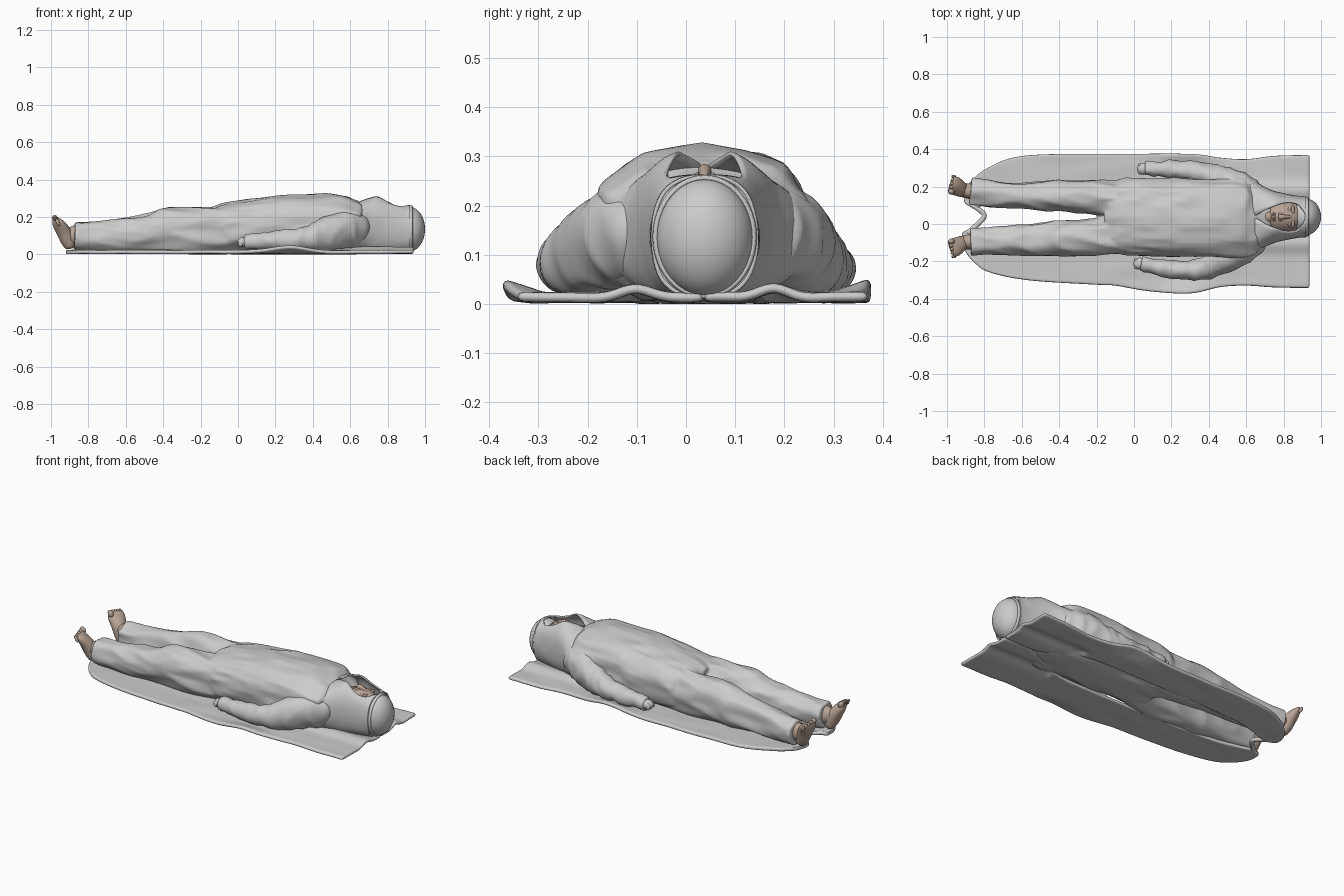
import bpy, bmesh, math
from mathutils import Vector, Matrix, noise

if "Cube" in bpy.data.objects:
    bpy.data.objects.remove(bpy.data.objects["Cube"])


def material(name, rgb):
    m = bpy.data.materials.new(name)
    m.diffuse_color = (*rgb, 1)
    m.use_nodes = True
    m.node_tree.nodes["Principled BSDF"].inputs["Base Color"].default_value = m.diffuse_color
    return m


CLOTH = material("grey cloth", (0.6, 0.6, 0.6))
SKIN = material("skin", (0.48, 0.37, 0.30))


def finish(bm, name, mat):
    bmesh.ops.recalc_face_normals(bm, faces=bm.faces[:])
    me = bpy.data.meshes.new(name)
    bm.to_mesh(me)
    bm.free()
    me.materials.append(mat)
    me.shade_smooth()
    ob = bpy.data.objects.new(name, me)
    bpy.context.collection.objects.link(ob)
    return ob


def spline(rows, n):
    """Catmull-Rom through rows of numbers, n steps per span."""
    out = []
    for i in range(len(rows) - 1):
        p = [rows[max(0, min(len(rows) - 1, i + k))] for k in (-1, 0, 1, 2)]
        for s in range(n + (i == len(rows) - 2)):
            t = s / n
            out.append([0.5 * (2 * b + (c - a) * t + (2 * a - 5 * b + 4 * c - d) * t * t
                               + (3 * b - a - 3 * c + d) * t ** 3) for a, b, c, d in zip(*p)])
    return out


def power(v, e):
    return math.copysign(abs(v) ** e, v)


def tube(bm, stations, n=8, sides=40, square=1.0, fold=0.0, freq=(3, 14), floor=0.0):
    """Closed loft; station = x, y, z, sideways radius, upward radius."""
    rows = spline(stations, n)
    pts = [Vector(r[:3]) for r in rows]
    rings = []
    for i, r in enumerate(rows):
        t = (pts[min(i + 1, len(pts) - 1)] - pts[max(i - 1, 0)]).normalized()
        side = Vector((0, 0, 1)).cross(t).normalized()
        up = t.cross(side)
        ring = []
        for k in range(sides):
            a = 2 * math.pi * k / sides
            q = side * power(math.cos(a), square) * r[3] + up * power(math.sin(a), square) * r[4]
            p = pts[i] + q
            if fold:
                w = noise.noise(Vector((p.x * freq[0] + 7, p.y * freq[1], p.z * freq[1])))
                p += q.normalized() * fold * (0.5 - 2.2 * abs(w))
            p.z = max(p.z, floor)
            ring.append(bm.verts.new(p))
        rings.append(ring)
    for a, b in zip(rings, rings[1:]):
        for k in range(sides):
            bm.faces.new((a[k], a[(k + 1) % sides], b[(k + 1) % sides], b[k]))
    bm.faces.new(rings[0])
    bm.faces.new(rings[-1][::-1])


def ball(bm, loc, radii, tilt=0.0):
    m = Matrix.Translation(loc) @ Matrix.Rotation(tilt, 4, 'Y') @ Matrix.Diagonal((*radii, 1))
    bmesh.ops.create_uvsphere(bm, u_segments=32, v_segments=20, radius=1, matrix=m)


# robe body: torso and trouser legs fused into one cloth surface
bm = bmesh.new()
tube(bm, [(-.13, .035, .12, .17, .118), (-.07, .037, .135, .20, .135), (0, .04, .14, .208, .143),
          (.2, .037, .153, .208, .156), (.4, .035, .16, .21, .163), (.52, .032, .157, .22, .161),
          (.59, .03, .145, .218, .15), (.64, .034, .135, .19, .137), (.72, .036, .125, .12, .11)],
     square=.76, fold=.012)
legs = ([(-.875, .172, .1, .073, .07), (-.75, .16, .097, .07, .078), (-.6, .155, .102, .072, .09),
         (-.47, .152, .115, .08, .105), (-.36, .15, .127, .083, .122), (-.2, .141, .125, .092, .125),
         (-.02, .125, .13, .11, .125)],
        [(-.875, -.095, .1, .07, .07), (-.75, -.09, .097, .072, .078), (-.6, -.086, .102, .08, .09),
         (-.47, -.08, .115, .088, .105), (-.36, -.074, .127, .095, .122), (-.2, -.072, .125, .1, .125),
         (-.02, -.045, .13, .11, .125)])
for leg in legs:
    tube(bm, leg, square=.88, fold=.012, freq=(4, 12))
robe = finish(bm, "robe", CLOTH)
rm = robe.modifiers.new("fuse", 'REMESH')
rm.mode, rm.voxel_size, rm.use_smooth_shade = 'VOXEL', .008, True
sm = robe.modifiers.new("soften", 'SMOOTH')
sm.factor, sm.iterations = .5, 4

# sleeves with closed hands and cuffs
arms = {"left": [(.665, .13, .13, .03, .04), (.63, .155, .14, .075, .085), (.55, .2, .135, .085, .1),
                 (.44, .245, .1, .07, .085), (.32, .28, .08, .054, .062), (.2, .295, .074, .047, .05),
                 (.06, .295, .066, .038, .038)],
        "right": [(.665, -.06, .13, .03, .04), (.64, -.09, .14, .075, .085), (.56, -.14, .135, .085, .1),
                  (.45, -.205, .1, .07, .085), (.36, -.243, .085, .058, .062), (.2, -.243, .075, .047, .05),
                  (.04, -.212, .066, .038, .038)]}
for label, path in arms.items():
    bm = bmesh.new()
    tube(bm, path, n=10, fold=.008, freq=(15, 8), floor=.006)
    finish(bm, label + "_sleeve", CLOTH)
    bm = bmesh.new()
    x, y, z = path[-1][:3]
    ball(bm, (x - .008, y, z), (.036, .032, .027))
    for k in range(4):
        ball(bm, (x - .026, y - .021 + .014 * k, z - .004), (.014, .009, .02))
    finish(bm, label + "_hand", CLOTH)

# feet: ankle, tilted foot, five toes (big toe inward)
for label, y, s in (("left", .175, 1), ("right", -.095, -1)):
    bm = bmesh.new()
    tube(bm, [(-.8, y, .1, .04, .045), (-.87, y, .1, .043, .055), (-.91, y + s * .005, .1, .035, .04)], sides=24)
    tube(bm, [(-.897, y, .03, .012, .012), (-.9, y, .042, .03, .028), (-.909, y + s * .004, .075, .037, .04),
              (-.931, y + s * .014, .12, .043, .038), (-.960, y + s * .03, .165, .05, .027),
              (-.974, y + s * .036, .188, .043, .014)], sides=24)
    for k in range(5):
        size = (.019, .014, .0125, .0115, .0105)[k]
        ball(bm, (-.976 + .003 * k, y + s * (-.002 + .0195 * k + .003 * (k > 0)), .19 - .0045 * k),
             (size * .85, size * .8, .022), -.5)
    finish(bm, label + "_foot", SKIN)

# face looking straight up
bm = bmesh.new()
C = .038
ball(bm, (.80, C, .165), (.118, .088, .098))
ball(bm, (.715, C, .225), (.03, .032, .03))
tube(bm, [(.845, C, .245, .008, .008), (.815, C, .262, .01, .012), (.79, C, .27, .014, .014),
          (.775, C, .262, .012, .008)], sides=16)
for s in (-1, 1):
    ball(bm, (.782, C + s * .015, .258), (.011, .009, .009))
    ball(bm, (.83, C + s * .034, .244), (.010, .017, .010))
    ball(bm, (.85, C + s * .034, .242), (.009, .028, .012))
for x in (.744, .753):
    ball(bm, (x, C, .251), (.006, .024, .008))
finish(bm, "face", SKIN)

# hood: open shell; row = x, side radius, mid height, height radius, opening half width
bm = bmesh.new()
rings = []
for x, hy, zc, hz, w in spline([(.62, .20, .14, .13, .002), (.66, .178, .143, .14, .012),
                                (.70, .155, .147, .152, .036), (.75, .135, .15, .162, .056),
                                (.81, .12, .145, .146, .074), (.87, .109, .14, .135, .07),
                                (.9, .106, .137, .126, .04), (.92, .105, .136, .123, .002)], 5):
    a0 = math.asin(max(.005, min(.95, (max(w, 0) / hy) ** 1.25)))
    ring = []
    for k in range(49):
        a = a0 + (2 * math.pi - 2 * a0) * k / 48
        q = Vector((x, C + hy * power(math.sin(a), .8), max(.014, zc + hz * power(math.cos(a), .8))))
        q.y += .003 * noise.noise(q * 14)
        ring.append(bm.verts.new(q))
    rings.append(ring)
for a, b in zip(rings, rings[1:]):
    for k in range(48):
        bm.faces.new((a[k], a[k + 1], b[k + 1], b[k]))
hood = finish(bm, "hood", CLOTH)
so = hood.modifiers.new("thickness", 'SOLIDIFY')
so.thickness, so.offset = .008, 0

# cap crown and its rolled edge
bm = bmesh.new()
ball(bm, (.915, C, .135), (.085, .099, .12))
finish(bm, "cap", CLOTH)
bm = bmesh.new()
loop = []
for k in range(48):
    a = 2 * math.pi * k / 48
    loop.append([bm.verts.new((.924 + .011 * math.cos(b), C + (.1 + .006 * math.sin(b)) * math.sin(a),
                               .136 + (.12 + .006 * math.sin(b)) * math.cos(a)))
                 for b in (j * math.pi / 4 for j in range(8))])
for k in range(48):
    a, b = loop[k], loop[(k + 1) % 48]
    for j in range(8):
        bm.faces.new((a[j], a[(j + 1) % 8], b[(j + 1) % 8], b[j]))
finish(bm, "cap_edge", CLOTH)


# spread cloth: two lobes tucked under the body; row = x, inner y, outer y
def lobe(name, rows):
    bm = bmesh.new()
    grid = []
    for x, yi, yo in spline(rows, 6):
        line = []
        for k in range(17):
            y = yi + (yo - yi) * k / 16
            z = .013 + .004 * noise.noise(Vector((x * 5, y * 12, 2)))
            if x > .5:
                z += .02 * math.exp(-((abs(y - C) - .14) / .04) ** 2)
            z += .028 * math.exp(-((x - .28) / .14) ** 2) * max(0, (abs(y) - .29) / .08)
            line.append(bm.verts.new((x, y, max(z, .011))))
        grid.append(line)
    for a, b in zip(grid, grid[1:]):
        for k in range(16):
            bm.faces.new((a[k], a[k + 1], b[k + 1], b[k]))
    ob = finish(bm, name, CLOTH)
    so = ob.modifiers.new("thickness", 'SOLIDIFY')
    so.thickness, so.offset = .02, 0
    ob.modifiers.new("round", 'SUBSURF').levels = 1


lobe("spread_cloth_left", [(-.91, .12, .15), (-.89, .1, .205), (-.85, .085, .25), (-.8, .1, .29),
                           (-.67, .14, .35), (-.5, .16, .372), (-.2, .17, .375), (-.1, .17, .375),
                           (.3, .17, .375), (.46, .16, .355), (.6, .1, .347), (.75, .036, .365),
                           (.94, .036, .37)])
lobe("spread_cloth_right", [(-.92, -.05, -.1), (-.9, -.035, -.15), (-.85, -.03, -.21), (-.77, -.05, -.26),
                            (-.56, -.09, -.302), (-.2, -.1, -.325), (-.1, -.1, -.33), (.08, -.1, -.36),
                            (.3, -.1, -.372), (.46, -.09, -.338), (.6, -.03, -.33), (.75, .036, -.34),
                            (.94, .036, -.343)])

# hem running between the feet
bm = bmesh.new()
tube(bm, [(-.88, .11, .014, .013, .011), (-.83, .078, .014, .013, .011), (-.8, .045, .014, .013, .011),
          (-.83, .005, .014, .014, .011), (-.89, -.05, .014, .014, .011)], sides=16)
finish(bm, "hem_between_feet", CLOTH)
